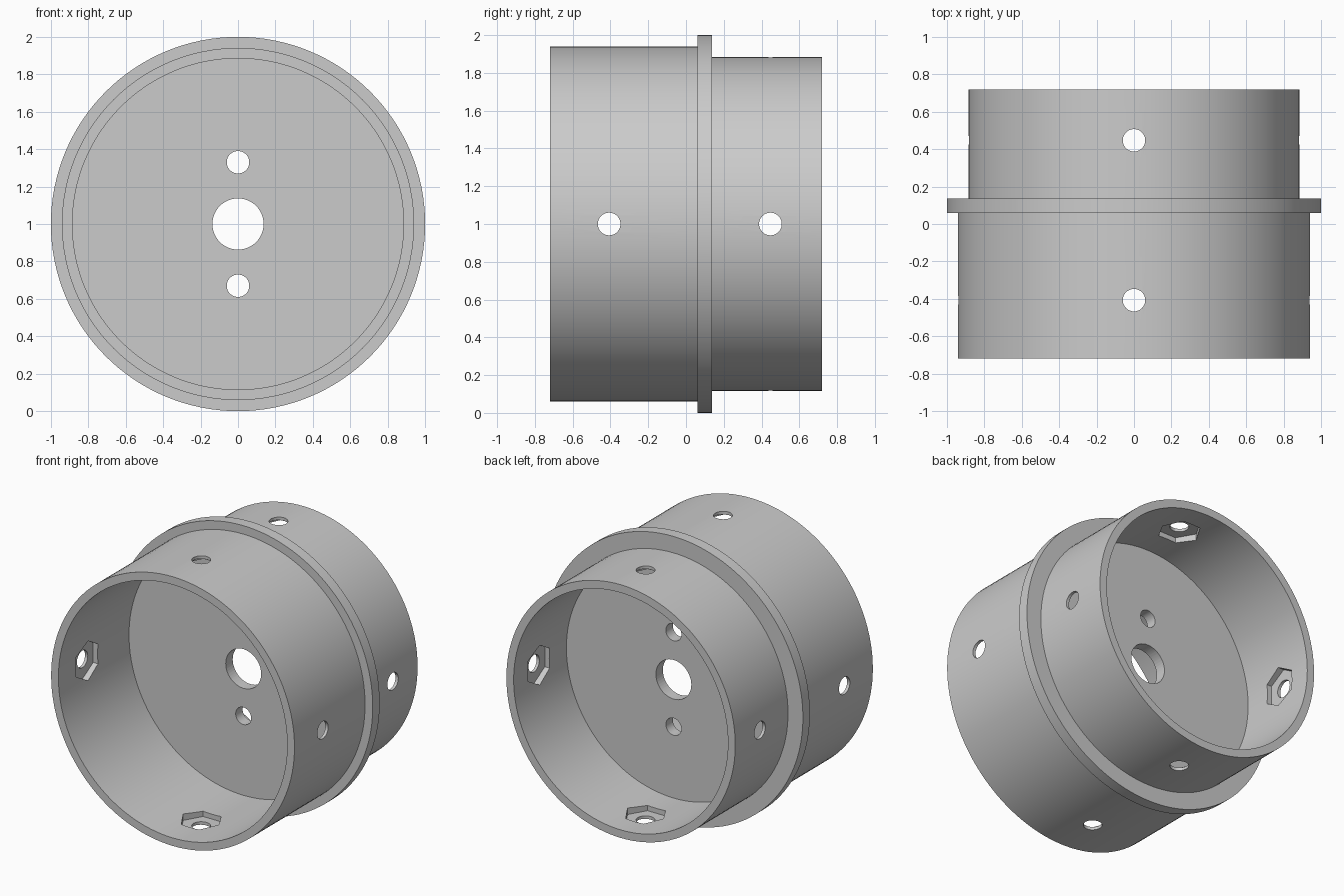
import bpy, bmesh
from math import pi, radians
from mathutils import Matrix, Vector

if "Cube" in bpy.data.objects:
    bpy.data.objects.remove(bpy.data.objects["Cube"], do_unlink=True)

# Main dimensions
CENTER = Matrix.Translation((0, 0, 1))
FRONT, BACK = -0.72, 0.72
FLANGE_FRONT, FLANGE_BACK = 0.06, 0.137
FLANGE_R, FRONT_R, REAR_R, WALL = 1.0, 0.941, 0.885, 0.056
SCREW_R, NUT_R, SKIN = 0.06, 0.139, 0.022
# (position along the axis, outer radius) of each ring of screw holes
RINGS = [(-0.407, FRONT_R), (0.447, REAR_R)]

grey = bpy.data.materials.new("plain grey")
grey.use_nodes = True
colour = (0.6, 0.6, 0.6, 1)
grey.diffuse_color = colour
grey.node_tree.nodes["Principled BSDF"].inputs["Base Color"].default_value = colour


def make_object(name, bm):
    bmesh.ops.recalc_face_normals(bm, faces=bm.faces)
    mesh = bpy.data.meshes.new(name)
    bm.to_mesh(mesh)
    bm.free()
    mesh.materials.append(grey)
    obj = bpy.data.objects.new(name, mesh)
    bpy.context.collection.objects.link(obj)
    return obj


def lathe(name, profile, steps=128):
    """Revolve (radius, y) points around the y axis."""
    bm = bmesh.new()
    verts = [bm.verts.new((r, y, 0)) for r, y in profile]
    edges = [bm.edges.new(pair) for pair in zip(verts, verts[1:])]
    bmesh.ops.spin(bm, geom=verts + edges, cent=(0, 0, 0), axis=(0, 1, 0),
                   angle=2 * pi, steps=steps)
    bmesh.ops.remove_doubles(bm, verts=bm.verts, dist=0.0001)
    bm.transform(CENTER)
    return make_object(name, bm)


def prism(bm, radius, length, sides, matrix):
    bmesh.ops.create_cone(bm, cap_ends=True, segments=sides, radius1=radius,
                          radius2=radius, depth=length, matrix=CENTER @ matrix)


def radial_prisms(bm, radius, y, inner, outer, sides):
    """Four prisms pointing outwards, a corner of each along the circumference."""
    for quarter in range(4):
        matrix = (Matrix.Rotation(quarter * pi / 2, 4, 'Y')
                  @ Matrix.Translation((0, y, (inner + outer) / 2))
                  @ Matrix.Rotation(pi / 2, 4, 'Z'))
        prism(bm, radius, outer - inner, sides, matrix)


def cut(body, bm, name):
    cutter = make_object(name, bm)
    cutter.hide_render = True
    mod = body.modifiers.new(name, 'BOOLEAN')
    mod.operation = 'DIFFERENCE'
    mod.solver = 'EXACT'
    mod.object = cutter
    bpy.context.view_layer.objects.active = body
    bpy.ops.object.modifier_apply(modifier=name)
    bpy.data.objects.remove(cutter, do_unlink=True)


# Two tubes, the flange between them and the bulkhead, as one turned body
body = lathe("tube_coupler", [
    (0, FLANGE_FRONT), (FRONT_R - WALL, FLANGE_FRONT), (FRONT_R - WALL, FRONT),
    (FRONT_R, FRONT), (FRONT_R, FLANGE_FRONT), (FLANGE_R, FLANGE_FRONT),
    (FLANGE_R, FLANGE_BACK), (REAR_R, FLANGE_BACK), (REAR_R, BACK),
    (REAR_R - WALL, BACK), (REAR_R - WALL, FLANGE_BACK), (0, FLANGE_BACK)])

# Bulkhead holes and radial screw holes
holes = bmesh.new()
for radius, height in [(0.137, 0), (SCREW_R, 0.33), (SCREW_R, -0.33)]:
    prism(holes, radius, 0.3, 48, Matrix.Translation((0, 0.1, height))
          @ Matrix.Rotation(pi / 2, 4, 'X'))
for y, outer in RINGS:
    radial_prisms(holes, SCREW_R, y, 0.7, 1.1, 40)
cut(body, holes, "hole_cutter")

# Hexagonal nut pockets on the inside of the walls
pockets = bmesh.new()
for y, outer in RINGS:
    radial_prisms(pockets, NUT_R, y, 0.7, outer - SKIN, 6)
cut(body, pockets, "nut_pocket_cutter")

# Smooth round walls with sharp rims
bpy.ops.object.select_all(action='DESELECT')
body.select_set(True)
bpy.context.view_layer.objects.active = body
bpy.ops.object.shade_smooth_by_angle(angle=radians(30))
